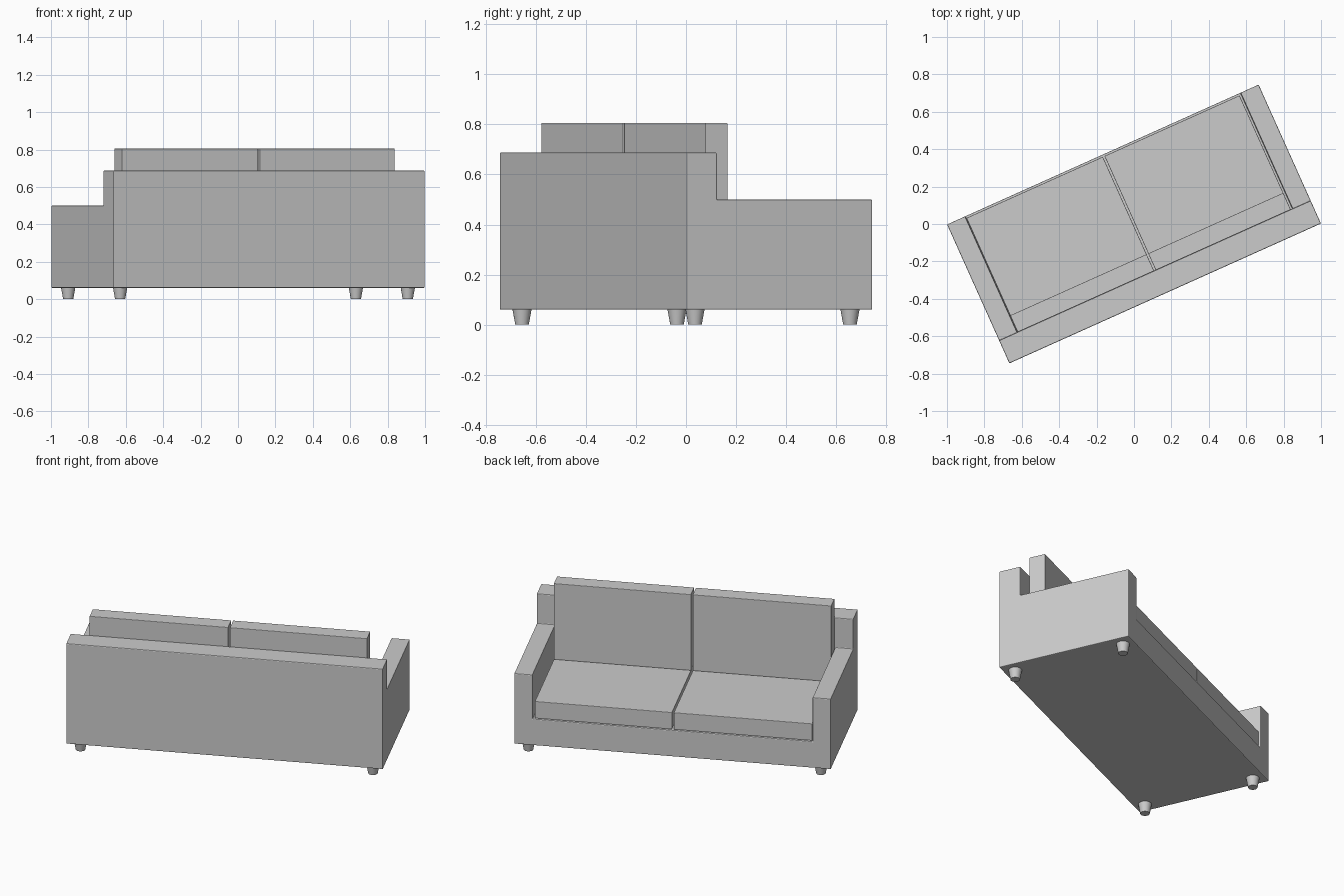
import bpy, math
from mathutils import Matrix

if "Cube" in bpy.data.objects:
    bpy.data.objects.remove(bpy.data.objects["Cube"])

TURN = Matrix.Rotation(math.radians(24.17), 4, 'Z')
HU, HV = 0.913, 0.407          # half width, half depth (sofa's own axes, +v = seat side)
ARM_IN, BACK_IN = 0.807, -0.273
FLOOR, RAIL, SEAT, ARM, BACK, TOP = 0.06, 0.225, 0.33, 0.5, 0.687, 0.805


def box(name, u, v, z):
    lo, hi = zip(u, v, z)
    verts = [(x, y, w) for x in u for y in v for w in z]
    faces = [(0, 1, 3, 2), (4, 6, 7, 5), (0, 4, 5, 1), (2, 3, 7, 6), (0, 2, 6, 4), (1, 5, 7, 3)]
    mesh = bpy.data.meshes.new(name)
    mesh.from_pydata(verts, [], faces)
    ob = bpy.data.objects.new(name, mesh)
    bpy.context.collection.objects.link(ob)
    ob.matrix_world = TURN
    return ob


def soften(ob, width):
    b = ob.modifiers.new("soft_edges", 'BEVEL')
    b.width, b.segments, b.limit_method = width, 2, 'ANGLE'


# Frame: one block carved down to arm height, then hollowed for the seat
frame = box("frame", (-HU, HU), (-HV, HV), (FLOOR, BACK))
cutters = [box("arm_height_cutter", (-2, 2), (BACK_IN, 2), (ARM, 2)),
           box("seat_cutter", (-ARM_IN, ARM_IN), (BACK_IN, 2), (RAIL, 2))]
for c in cutters:
    m = frame.modifiers.new("cut", 'BOOLEAN')
    m.operation, m.solver, m.object = 'DIFFERENCE', 'EXACT', c
    c.hide_render = True
    c.hide_set(True)
bpy.context.view_layer.update()
mesh = bpy.data.meshes.new_from_object(frame.evaluated_get(bpy.context.evaluated_depsgraph_get()))
frame.modifiers.clear()
frame.data = mesh
for c in cutters:
    bpy.data.objects.remove(c)
soften(frame, 0.005)

# Seat and back cushions, with narrow gaps between them
for side, u in (("left", (-0.804, -0.005)), ("right", (0.005, 0.796))):
    soften(box(side + "_seat_cushion", u, (BACK_IN, 0.396), (RAIL, SEAT)), 0.003)
    soften(box(side + "_back_cushion", u, (BACK_IN, -0.175), (SEAT, TOP)), 0.003)

# Tapered feet
for u in (-0.843, 0.843):
    for v in (-0.339, 0.339):
        bpy.ops.mesh.primitive_cone_add(vertices=24, radius1=0.027, radius2=0.039, depth=FLOOR + 0.005)
        foot = bpy.context.object
        foot.name = "foot"
        foot.matrix_world = TURN @ Matrix.Translation((u, v, (FLOOR + 0.005) / 2))
        bpy.ops.object.shade_smooth_by_angle()
